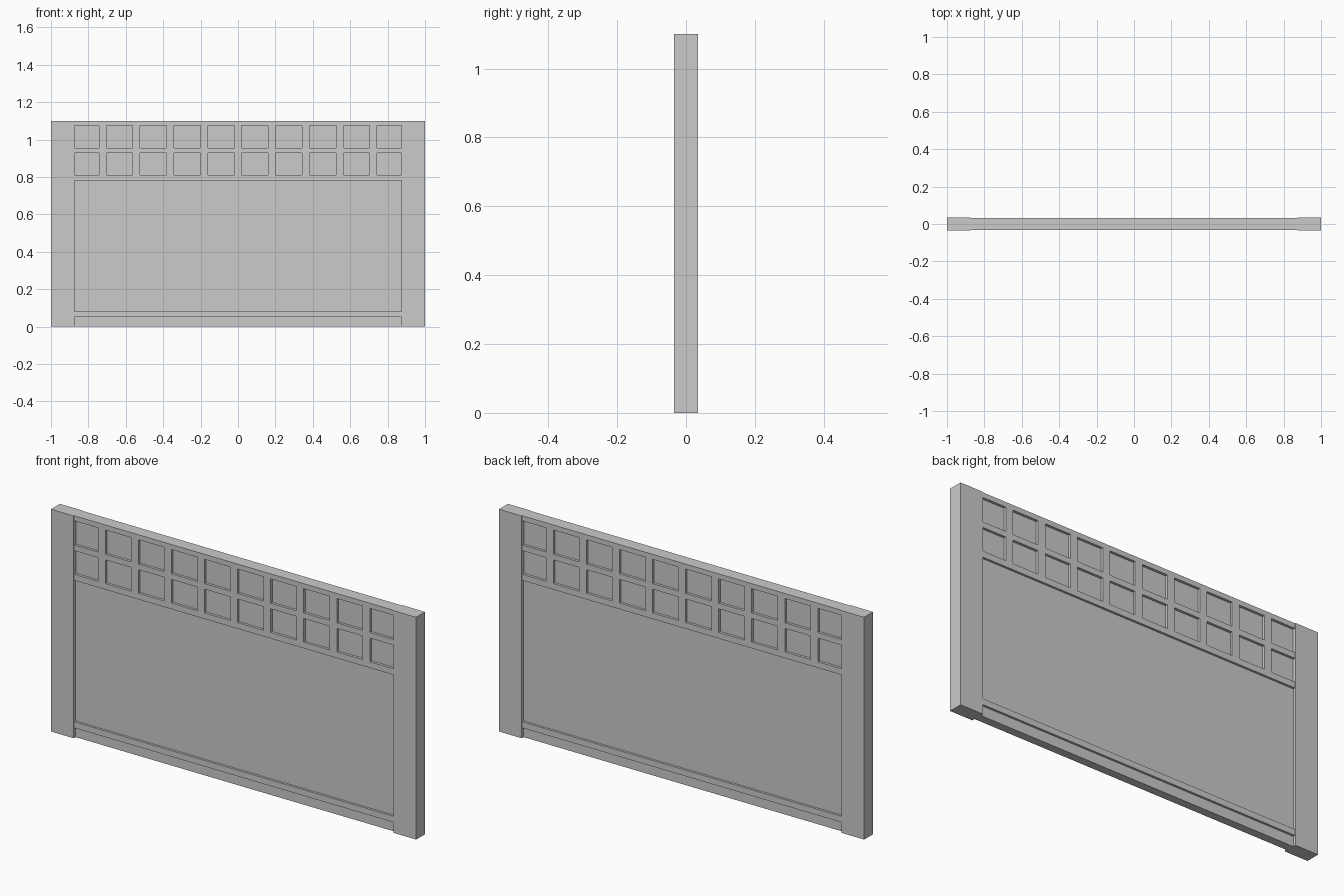
import bpy

if "Cube" in bpy.data.objects:
    bpy.data.objects.remove(bpy.data.objects["Cube"])


def box(name, x0, x1, z0, z1, half):
    """Axis-aligned board, centred on y = 0 with the given half thickness."""
    bpy.ops.mesh.primitive_cube_add(size=1, location=((x0 + x1) / 2, 0, (z0 + z1) / 2))
    ob = bpy.context.object
    ob.name = name
    ob.scale = (x1 - x0, 2 * half, z1 - z0)
    bpy.ops.object.transform_apply(location=False, rotation=False, scale=True)
    return ob


HEIGHT = 1.10
INNER = 0.875       # inner edge of the side posts
POST, RAIL, CELL, PANEL = 0.035, 0.0315, 0.019, 0.0205   # half thicknesses

# Side posts
box("left_post", -1, -INNER, 0, HEIGHT, POST)
box("right_post", INNER, 1, 0, HEIGHT, POST)

# Horizontal rails, top to bottom
rails = [(1.075, HEIGHT), (0.927, 0.955), (0.78, 0.81), (0.05, 0.08)]
for i, (z0, z1) in enumerate(rails):
    box(f"rail_{i + 1}", -INNER, INNER, z0, z1, RAIL)

# Two rows of small recessed panels divided by short bars
for row, (z0, z1) in enumerate([(0.955, 1.075), (0.81, 0.927)]):
    box(f"upper_panel_{row + 1}", -INNER, INNER, z0, z1, CELL)
    for i in range(-4, 5):
        x = i * 0.181
        box(f"divider_{row + 1}_{i + 5}", x - 0.02, x + 0.02, z0, z1, RAIL)

# Large middle panel and bottom kick board
box("main_panel", -INNER, INNER, 0.08, 0.78, PANEL)
box("bottom_board", -INNER, INNER, 0, 0.05, PANEL)
